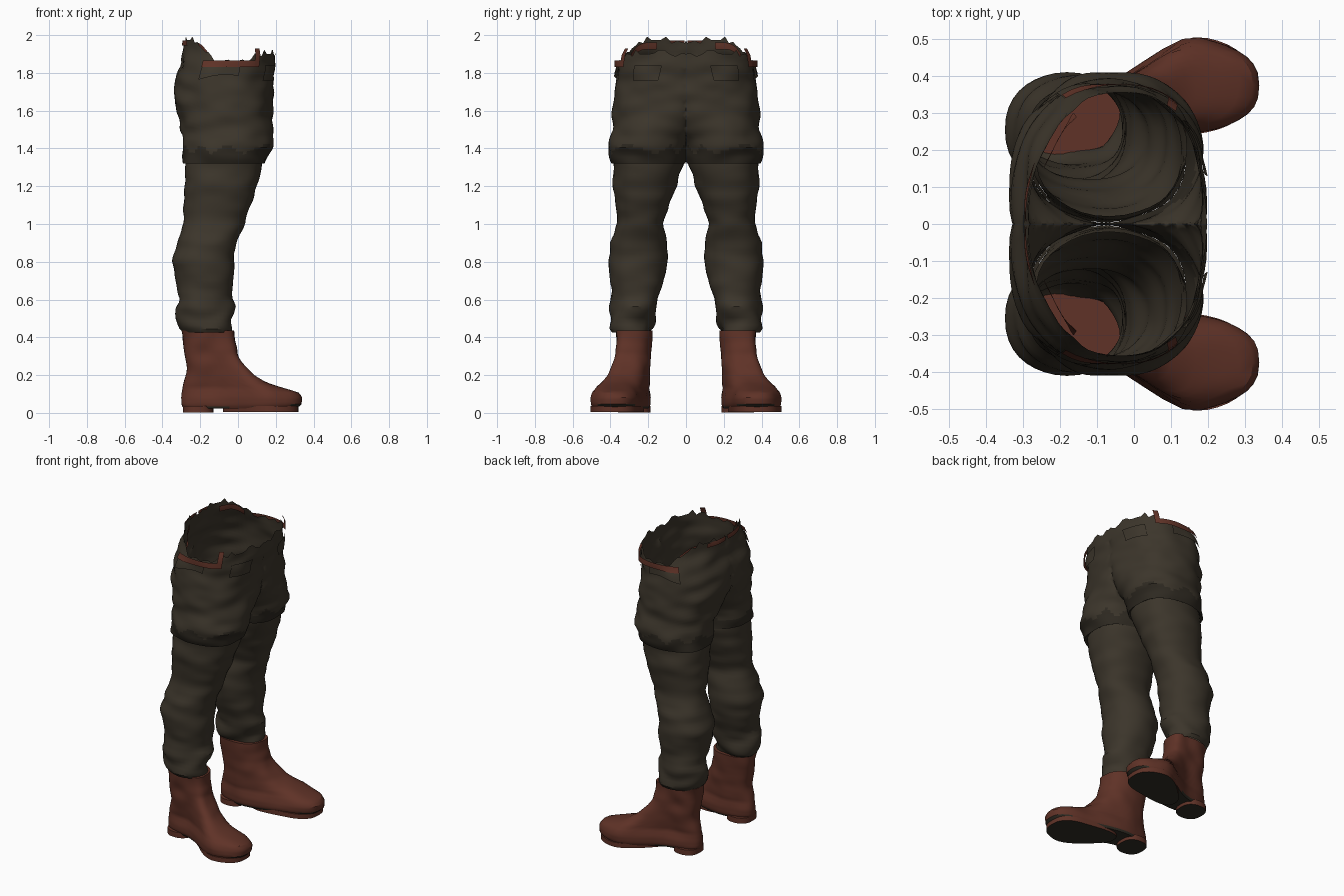
import bpy, bmesh, random
from math import sin, cos, pi, radians
from mathutils import Vector, noise

random.seed(4)
cube = bpy.data.objects.get("Cube")
if cube:
    bpy.data.objects.remove(cube, do_unlink=True)


def material(name, rgb):
    m = bpy.data.materials.new(name)
    m.use_nodes = True
    m.diffuse_color = (*rgb, 1)
    shader = m.node_tree.nodes["Principled BSDF"]
    shader.inputs["Base Color"].default_value = (*rgb, 1)
    shader.inputs["Roughness"].default_value = 0.9
    return m


CLOTH = material("olive cloth", (0.045, 0.036, 0.024))
HEM = material("dark hem cloth", (0.027, 0.022, 0.015))
LEATHER = material("red brown leather", (0.115, 0.032, 0.020))
SOLE = material("dark sole", (0.030, 0.026, 0.018))


def step(a, b, v):
    k = min(max((v - a) / (b - a), 0), 1)
    return k * k * (3 - 2 * k)


def sample(rows, z):
    """Blend the rows of (z, back, front, inner, outer) at a height."""
    for lo, hi in zip(rows, rows[1:]):
        if z <= hi[0]:
            break
    k = min(max((z - lo[0]) / (hi[0] - lo[0]), 0), 1)
    return [p + (q - p) * k for p, q in zip(lo[1:], hi[1:])]


def bow(v, power):
    return abs(v) ** power * (1 if v >= 0 else -1)


def section(rows, t, z, grow=0.0, crease=0.012):
    """Point on a rounded body, wrinkled by noise; kept on its own side."""
    back, front, inner, outer = sample(rows, z)
    c, s = bow(cos(t), 0.9), bow(sin(t), 0.9)
    x = (back + front) / 2 + (front - back) / 2 * c
    y = (inner + outer) / 2 + (outer - inner) / 2 * s
    d = grow + crease * noise.noise(Vector((x * 7, y * 7, z * 15)))
    return Vector((x + d * c, max(y + d * s, 0), z))


def loft(name, point, nt, nf, mats, t0=0.0, t1=2 * pi, caps=False, paint=None):
    """Grid of point(t, f), mirrored to the other side."""
    closed = abs(t1 - t0 - 2 * pi) < 1e-4
    cols = nt if closed else nt + 1
    bm = bmesh.new()
    grid = [[bm.verts.new(point(t0 + (t1 - t0) * i / nt, j / nf))
             for i in range(cols)] for j in range(nf + 1)]
    for a, b in zip(grid, grid[1:]):
        for i in range(nt):
            n = (i + 1) % cols
            bm.faces.new((a[i], a[n], b[n], b[i]))
    if caps:
        bm.faces.new(grid[0][::-1])
        bm.faces.new(grid[-1])
    # open the seam where both halves meet
    seam = [f for f in bm.faces if all(v.co.y < 1e-4 for v in f.verts)]
    bmesh.ops.delete(bm, geom=seam, context="FACES")
    bmesh.ops.remove_doubles(bm, verts=bm.verts, dist=1e-5)
    if caps:
        bmesh.ops.recalc_face_normals(bm, faces=bm.faces)
    bm.normal_update()
    if paint:
        for f in bm.faces:
            f.material_index = paint(f)
    mesh = bpy.data.meshes.new(name)
    bm.to_mesh(mesh)
    bm.free()
    for m in mats:
        mesh.materials.append(m)
    ob = bpy.data.objects.new(name, mesh)
    bpy.context.collection.objects.link(ob)
    bpy.ops.object.select_all(action="DESELECT")
    ob.select_set(True)
    bpy.context.view_layer.objects.active = ob
    bpy.ops.object.shade_smooth_by_angle(angle=radians(32))
    mirror = ob.modifiers.new("Mirror", "MIRROR")
    mirror.use_axis = (False, True, False)
    return ob


# Trouser legs, from gathered ankle to thigh
LEG = [(0.425, -0.29, -0.03, 0.19, 0.37), (0.45, -0.31, -0.03, 0.175, 0.39),
       (0.50, -0.33, -0.03, 0.17, 0.41), (0.56, -0.325, -0.02, 0.165, 0.40),
       (0.60, -0.31, -0.03, 0.155, 0.385), (0.68, -0.325, -0.025, 0.12, 0.40),
       (0.80, -0.345, -0.02, 0.10, 0.41), (0.90, -0.32, -0.01, 0.10, 0.40),
       (1.00, -0.29, 0.035, 0.12, 0.365), (1.10, -0.285, 0.07, 0.09, 0.37),
       (1.20, -0.285, 0.10, 0.05, 0.385), (1.32, -0.28, 0.13, 0.015, 0.385),
       (1.42, -0.27, 0.14, 0.02, 0.38)]


def leg_point(t, f):
    z = 0.425 + f * 0.995
    gather = 0.010 + 0.022 * (1 - step(0.5, 0.68, z))
    return section(LEG, t, z, crease=gather)


loft("trouser_leg", leg_point, 36, 50, [CLOTH])

# Hips and the wide upper legs, open at the ragged waist
HIPS = [(1.32, -0.295, 0.145, 0.012, 0.395), (1.40, -0.295, 0.18, 0.0, 0.41),
        (1.46, -0.29, 0.18, -0.03, 0.40), (1.55, -0.31, 0.18, -0.12, 0.39),
        (1.65, -0.34, 0.185, -0.20, 0.38), (1.75, -0.335, 0.19, -0.25, 0.37),
        (1.85, -0.305, 0.20, -0.30, 0.36), (1.98, -0.275, 0.20, -0.32, 0.33)]


def rim(t):
    x = section(HIPS, t, 1.88).x
    return 1.865 + 0.105 * step(0.10, 0.25, -x) + 0.035 * step(0.03, 0.10, x)


HIP_COLS = 72
ragged = [random.choice((0, 0.005, -0.012, 0.022)) for _ in range(HIP_COLS)]


def hip_point(t, f):
    z = 1.32 + f * (rim(t) - 1.32)
    p = section(HIPS, t, z, crease=0.016)
    if f > 0.99:
        p.z += ragged[round(t / (2 * pi) * HIP_COLS) % HIP_COLS]
    return p


def hem_rule(f):
    c = f.calc_center_median()
    return int(c.z < 1.395 + 0.02 * sin(c.x * 40 + c.y * 25))


loft("hips", hip_point, HIP_COLS, 34, [CLOTH, HEM], paint=hem_rule)


# Folded hem closing the gap around each thigh
def fold_point(t, f):
    a, b = section(HIPS, t, 1.32, crease=0.016), section(LEG, t, 1.33, crease=0.0)
    return a.lerp(b, f)


loft("hem_fold", fold_point, 36, 1, [HEM])


# Patches that follow the hip surface
def hip_patch(name, mat, t0, t1, low, high, grow, nt=10):
    def point(t, f):
        lo, hi = low(t), high(t)
        return section(HIPS, t, lo + f * (hi - lo), grow, 0.016)
    return loft(name, point, nt, 3, [mat], t0, t1)


hip_patch("belt_side", LEATHER, 1.02, 2.05, lambda t: 1.83,
          lambda t: 1.865, 0.022)
hip_patch("belt_upright", LEATHER, 0.97, 1.08, lambda t: 1.83,
          lambda t: 1.93, 0.022, 2)
hip_patch("belt_back_corner", LEATHER, 2.05, 2.7, lambda t: rim(t) - 0.045,
          lambda t: rim(t) - 0.01, -0.02)
hip_patch("belt_back", LEATHER, 2.7, pi, lambda t: rim(t) - 0.025,
          lambda t: rim(t) + 0.002, 0.008)
hip_patch("pocket_flap", CLOTH, 1.35, 2.05, lambda t: 1.77 + 0.02 * cos(t * 4),
          lambda t: 1.84, 0.014)
hip_patch("front_pocket", CLOTH, 0.25, 0.75, lambda t: 1.76,
          lambda t: 1.84, 0.009)


# Boots: level outlines that follow a foot turned outwards
def outline(t, back, front, z, widen=0.0):
    x = (back + front) / 2 + (front - back) / 2 * bow(cos(t), 0.9)
    k = step(-0.14, 0.19, x)
    half = 0.092 + 0.048 * k + widen
    return Vector((x, 0.273 + 0.103 * k + half * bow(sin(t), 0.75), z))


# height, back, front, extra half width
BOOT = [(0.022, -0.285, 0.30, -0.012), (0.04, -0.30, 0.335, 0.0),
        (0.08, -0.30, 0.34, 0.0), (0.11, -0.295, 0.315, -0.008),
        (0.13, -0.29, 0.25, -0.015), (0.16, -0.285, 0.15, -0.012),
        (0.20, -0.28, 0.085, -0.008), (0.26, -0.275, 0.03, -0.004),
        (0.31, -0.28, 0.0, -0.005), (0.37, -0.29, -0.015, 0.0),
        (0.435, -0.30, -0.02, 0.004)]


def boot_point(t, f):
    z = 0.022 + f * 0.413
    back, front, widen = sample(BOOT, z)
    p = outline(t, back, front, z, widen)
    d = 0.010 * noise.noise(p * 11) * step(0.03, 0.1, z)
    return p + Vector((cos(t) * d, sin(t) * d, 0))


def under(f):
    return int(f.normal.z < -0.5)


loft("boot", boot_point, 40, 34, [LEATHER, SOLE], caps=True, paint=under)
loft("boot_heel", lambda t, f: outline(t, -0.292, -0.13, 0.002 + 0.035 * f, -0.006),
     28, 1, [LEATHER, SOLE], caps=True, paint=under)
loft("boot_sole", lambda t, f: outline(t, -0.08, 0.32, 0.006 + 0.03 * f, -0.006),
     36, 1, [LEATHER, SOLE], caps=True, paint=under)
